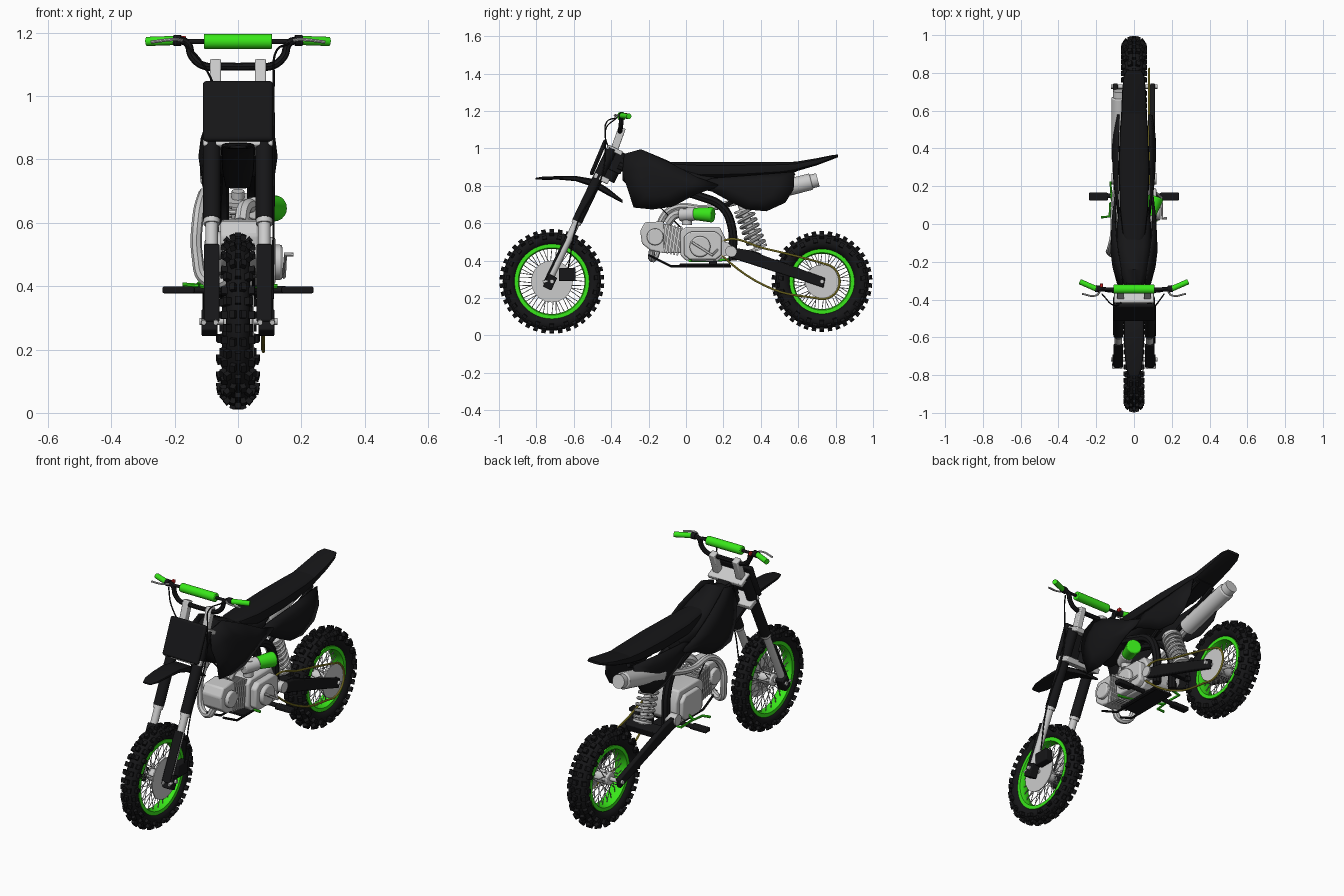
import bpy, bmesh
from math import sin, cos, pi, radians
from mathutils import Vector, Matrix

if "Cube" in bpy.data.objects:
    bpy.data.objects.remove(bpy.data.objects["Cube"])

def material(name, c):
    m = bpy.data.materials.new(name)
    m.diffuse_color = (*c, 1)
    m.use_nodes = True
    m.node_tree.nodes["Principled BSDF"].inputs["Base Color"].default_value = m.diffuse_color
    return m
BLACK = material("black", (0.008, 0.008, 0.009))
GREEN = material("green", (0.04, 0.8, 0.01))
GOLD = material("gold", (0.5, 0.42, 0.04))
RED = material("red", (0.7, 0.02, 0.02))
GREY = None

def activate(ob):
    bpy.ops.object.select_all(action='DESELECT')
    ob.select_set(True)
    bpy.context.view_layer.objects.active = ob

def finish(name, bm, mat, bevel=0):
    bmesh.ops.recalc_face_normals(bm, faces=bm.faces)
    me = bpy.data.meshes.new(name)
    bm.to_mesh(me)
    bm.free()
    ob = bpy.data.objects.new(name, me)
    bpy.context.collection.objects.link(ob)
    if mat:
        me.materials.append(mat)
    if bevel:
        b = ob.modifiers.new("bevel", 'BEVEL')
        b.width, b.segments, b.limit_method = bevel, 2, 'ANGLE'
    activate(ob)
    bpy.ops.object.shade_smooth_by_angle(angle=radians(35))
    return ob

def add_cyl(bm, p, q, r, r2=None, seg=20):
    p, q = Vector(p), Vector(q)
    M = Matrix.Translation((p + q) / 2) @ (q - p).to_track_quat('Z', 'Y').to_matrix().to_4x4()
    bmesh.ops.create_cone(bm, cap_ends=True, segments=seg, radius1=r, radius2=r if r2 is None else r2,
                          depth=(q - p).length, matrix=M)

def cyl(name, p, q, r, mat=GREY, r2=None, bevel=0):
    bm = bmesh.new()
    add_cyl(bm, p, q, r, r2)
    return finish(name, bm, mat, bevel)

def box(name, loc, size, mat=GREY, rx=0, bevel=0.005):
    bm = bmesh.new()
    bmesh.ops.create_cube(bm, size=1, matrix=Matrix.Translation(loc) @ Matrix.Rotation(rx, 4, 'X') @ Matrix.Diagonal((*size, 1)))
    return finish(name, bm, mat, bevel)

def slab(name, prof, x0, x1, mat=GREY, bevel=0.008):
    bm = bmesh.new()
    f = bm.faces.new([bm.verts.new((x0, y, z)) for y, z in prof])
    ext = bmesh.ops.extrude_face_region(bm, geom=[f])
    bmesh.ops.translate(bm, vec=(x1 - x0, 0, 0), verts=[v for v in ext['geom'] if isinstance(v, bmesh.types.BMVert)])
    return finish(name, bm, mat, bevel)

def bridge(bm, rings, closed):
    n = len(rings[0])
    for i in range(len(rings) if closed else len(rings) - 1):
        a, b = rings[i], rings[(i + 1) % len(rings)]
        for j in range(n):
            bm.faces.new((a[j], a[(j + 1) % n], b[(j + 1) % n], b[j]))

def loft(name, secs, mat):
    bm, rings = bmesh.new(), []
    p = lambda v: (abs(v) ** 0.6) * (1 if v > 0 else -1)
    for y, lo, hi, hw in secs:
        rings.append([bm.verts.new((hw * p(cos(t)), y, (lo + hi) / 2 + (hi - lo) / 2 * p(sin(t))))
                      for t in (2 * pi * k / 16 for k in range(16))])
    bridge(bm, rings, False)
    bm.faces.new(rings[0]); bm.faces.new(rings[-1])
    return finish(name, bm, mat)

def lathe(name, prof, c, mat, n=64):
    bm = bmesh.new()
    rings = [[bm.verts.new((x, c[0] + r * cos(2 * pi * i / n), c[1] + r * sin(2 * pi * i / n))) for x, r in prof] for i in range(n)]
    bridge(bm, rings, True)
    return finish(name, bm, mat)

def tube(name, pts, r, mat=GREY, smooth=True, cyclic=False):
    cu = bpy.data.curves.new(name, 'CURVE')
    cu.dimensions, cu.bevel_depth, cu.bevel_resolution, cu.use_fill_caps, cu.resolution_u = '3D', r, 2, True, 6
    sp = cu.splines.new('BEZIER')
    sp.bezier_points.add(len(pts) - 1)
    sp.use_cyclic_u = cyclic
    for bp, p in zip(sp.bezier_points, pts):
        bp.co = p
        bp.handle_left_type = bp.handle_right_type = 'AUTO' if smooth else 'VECTOR'
    if mat:
        cu.materials.append(mat)
    ob = bpy.data.objects.new(name, cu)
    bpy.context.collection.objects.link(ob)
    activate(ob)
    bpy.ops.object.convert(target='MESH')
    bpy.ops.object.shade_smooth_by_angle(angle=radians(40))

def panel(name, edge, mid, mat):
    # mirrored body panel fanned around a raised middle point; points are (y, z, x)
    bm = bmesh.new()
    ring = [bm.verts.new((x, y, z)) for y, z, x in edge]
    inner = [bm.verts.new(((x + mid[2]) / 2 + 0.006, (y + mid[0]) / 2, (z + mid[1]) / 2)) for y, z, x in edge]
    bridge(bm, [ring, inner], False)
    c = bm.verts.new((mid[2], mid[0], mid[1]))
    for i in range(len(inner)):
        bm.faces.new((inner[i - 1], inner[i], c))
    ob = finish(name, bm, mat)
    s = ob.modifiers.new("thick", 'SOLIDIFY')
    s.thickness, s.offset = 0.008, 0
    ob.modifiers.new("mirror", 'MIRROR')

# wheels
def wheel(tag, c, R, a, b, rim, hub, disc, disc_x):
    yc, zc = c
    lathe(tag + "_tyre", [(b * cos(t), R + a * sin(t)) for t in (2 * pi * k / 16 for k in range(16))], c, BLACK)
    bm, n = bmesh.new(), 38
    for i in range(n):
        for phi in ((0.36, -0.36, 1.35, -1.35) if i % 2 else (0.85, -0.85, 0)):
            M = (Matrix.Translation((0, yc, zc)) @ Matrix.Rotation(2 * pi * i / n, 4, 'X')
                 @ Matrix.Translation((b * sin(phi), 0, R + a * cos(phi))) @ Matrix.Rotation(phi, 4, 'Y')
                 @ Matrix.Diagonal((b * 0.46, 0.024, 0.034, 1)))
            bmesh.ops.create_cube(bm, size=1, matrix=M)
    finish(tag + "_tread_knobs", bm, BLACK)
    w = b * 0.75
    lathe(tag + "_rim", [(-w, rim), (-w, rim - 0.02), (-w * .5, rim - 0.026), (w * .5, rim - 0.026), (w, rim - 0.02), (w, rim),
                         (w * .8, rim), (w * .4, rim - 0.014), (-w * .4, rim - 0.014), (-w * .8, rim)], c, GREEN)
    bm = bmesh.new()
    for i in range(48):
        t = 2 * pi * i / 48
        s, k = (-1) ** i, t + (0.5 if i % 4 < 2 else -0.5)
        add_cyl(bm, (s * 0.032, yc + hub * cos(k), zc + hub * sin(k)),
                (s * 0.006, yc + (rim - .024) * cos(t), zc + (rim - .024) * sin(t)), 0.002, seg=6)
    finish(tag + "_spokes", bm, GREY)
    cyl(tag + "_hub", (-0.045, yc, zc), (0.045, yc, zc), hub, bevel=0.005)
    cyl(tag + "_axle", (-0.122, yc, zc), (0.125, yc, zc), 0.011)
    cyl(tag + "_disc", (disc_x - .003, yc, zc), (disc_x + .003, yc, zc), disc)
FW, RW = (-0.717, 0.289), (0.727, 0.289)
wheel("front", FW, 0.227, 0.036, 0.038, 0.2, 0.032, 0.112, 0.048)
wheel("rear", RW, 0.209, 0.043, 0.051, 0.174, 0.036, 0.09, 0.076)

# fork, clamps and steering head
fy = lambda z: -0.513 + (z - 0.754) * 0.479
TILT = -0.447
for s, side in ((-1, "left"), (1, "right")):
    x = s * 0.083
    cyl(side + "_fork_upper", (x, fy(.61), .61), (x, fy(1.0), 1.0), 0.028, BLACK)
    cyl(side + "_fork_ring", (x, fy(.595), .595), (x, fy(.612), .612), 0.026)
    cyl(side + "_fork_lower", (x, fy(.29), .29), (x, fy(.61), .61), 0.02)
    box(side + "_fork_guard", (x, fy(.42) - .024, .41), (.05, .012, .27), BLACK, TILT)
    box(side + "_axle_clamp", (s * .09, -.727, .285), (.05, .05, .075), BLACK, TILT)
    for dx in (.07, .108):
        cyl(side + "_clamp_bolt", (s * dx, -.765, .285), (s * dx, -.74, .29), 0.008)
    box(side + "_bar_riser", (s * .071, -.365, 1.045), (.036, .04, .14), GREY, TILT + .1)
box("brake_caliper", (.085, -.635, .325), (.045, .09, .07), BLACK)
box("upper_clamp", (0, fy(.99) + .02, .99), (.21, .085, .025), GREY, TILT)
box("lower_clamp", (0, fy(.84) + .02, .84), (.22, .085, .03), GREY, TILT)
cyl("steering_head", (0, fy(.84) + .055, .83), (0, fy(1) + .055, .98), 0.036, BLACK)
box("steering_bracket", (0, -.36, .925), (.08, .07, .11), BLACK, TILT)
box("front_plate", (0, -.468, .952), (.222, .022, .205), BLACK, -.4, .011).modifiers["bevel"].segments = 3

# handlebar
half = [(.205, -.345, 1.175), (.162, -.345, 1.168), (.145, -.348, 1.125), (.11, -.352, 1.096), (.05, -.353, 1.093)]
tube("handlebar", [(-x, y, z) for x, y, z in half] + half[::-1], 0.0125, BLACK)
cyl("crossbar", (-.157, -.345, 1.172), (.157, -.345, 1.172), 0.008, BLACK)
cyl("crossbar_pad", (-.108, -.345, 1.172), (.108, -.345, 1.172), 0.024, GREEN, bevel=.004)
for s, side in ((-1, "left"), (1, "right")):
    cyl(side + "_grip", (s * .2, -.343, 1.175), (s * .287, -.305, 1.172), 0.0145, GREEN)
    cyl(side + "_grip_collar", (s * .18, -.345, 1.175), (s * .203, -.342, 1.175), 0.018, BLACK)
    tube(side + "_hand_lever", [(s * .175, -.35, 1.175), (s * .2, -.378, 1.178), (s * .275, -.37, 1.17)], 0.005)
box("stop_button", (-.172, -.325, 1.18), (.015, .02, .018), RED, 0, .003)
tube("brake_cable", [(.16, -.37, 1.165), (.12, -.425, 1.14), (.113, -.43, 1.05), (.114, -.45, .85), (.112, -.58, .6), (.11, -.63, .36)], .0035, BLACK)
tube("clutch_cable", [(-.17, -.37, 1.165), (-.11, -.43, 1.1), (-.06, -.4, .98), (-.05, -.25, .8), (-.06, -.02, .57)], .0035, BLACK)

# bodywork
loft("front_fender", [(-.805, .835, .843, .025), (-.76, .832, .85, .042), (-.68, .833, .852, .05), (-.59, .825, .853, .053),
                      (-.5, .795, .838, .053), (-.42, .75, .79, .05), (-.34, .708, .725, .04)], BLACK)
loft("fuel_tank", [(-.34, .83, .96, .05), (-.24, .74, .995, .075), (-.12, .74, .945, .09), (0, .75, .89, .09), (.15, .79, .85, .07)], BLACK)
panel("tank_shroud", [(-.33, .97, .06), (-.24, .995, .07), (-.08, .92, .095), (.06, .845, .1), (.19, .8, .095), (.05, .755, .1),
                      (-.07, .69, .092), (-.18, .675, .085), (-.28, .685, .08), (-.31, .78, .088), (-.34, .87, .075)], (-.14, .81, .121), BLACK)
loft("seat", [(-.095, .9, .927, .04), (-.05, .87, .928, .06), (.08, .84, .928, .075), (.3, .845, .928, .082), (.5, .86, .928, .075), (.59, .875, .929, .066)], BLACK)
loft("rear_fender", [(.4, .85, .88, .07), (.58, .875, .928, .068), (.7, .91, .948, .063), (.78, .94, .964, .056), (.812, .953, .968, .04)], BLACK)
panel("side_panel", [(.02, .795, .08), (.14, .84, .085), (.35, .855, .085), (.58, .875, .08), (.575, .78, .095), (.53, .71, .098),
                     (.43, .665, .095), (.32, .675, .095), (.23, .72, .095), (.14, .77, .09)], (.37, .78, .113), BLACK)

# frame, swingarm, skid plate
for s, side in ((-1, "left"), (1, "right")):
    tube(side + "_frame_rail", [(s * .03, -.36, .91), (s * .05, -.12, .8), (s * .052, .07, .745), (s * .052, .19, .69),
                                (s * .052, .24, .6), (s * .052, .25, .4)], .023, BLACK)
    tube(side + "_subframe", [(s * .05, .2, .69), (s * .055, .35, .77), (s * .05, .58, .87)], .012, BLACK)
    slab(side + "_swingarm", [(.22, .475), (.34, .455), (.745, .307), (.735, .255), (.6, .3), (.24, .415)],
         s * .086, s * .112, BLACK, .006)
    cyl(side + "_pivot_bolt", (s * .05, .24, .45), (s * .12, .24, .45), .03)
    cyl(side + "_foot_peg", (s * .06, .15, .39), (s * .15, .15, .388), .012, BLACK)
    box(side + "_peg_tread", (s * .188, .145, .388), (.1, .042, .022), BLACK)
    tube(side + "_lower_guard_bar", [(s * .05, -.2, .43), (s * .05, -.08, .37), (s * .05, .24, .37)], .006, BLACK, False)
box("swingarm_bridge", (0, .37, .425), (.19, .06, .045), BLACK, -.33)
box("skid_plate", (0, .1, .378), (.12, .27, .012), BLACK, 0, .003)

# engine
slab("crankcase", [(-.03, .43), (0, .4), (.17, .395), (.21, .43), (.21, .52), (.18, .58), (0, .58), (-.03, .56)], -.085, .085)
slab("right_engine_cover", [(-.01, .43), (.02, .405), (.16, .405), (.19, .43), (.19, .53), (.16, .555), (.02, .555), (-.01, .53)], .07, .118)
slab("left_engine_cover", [(0, .43), (.03, .41), (.15, .41), (.18, .44), (.18, .52), (.15, .55), (.03, .55), (0, .52)], -.105, -.07)
cyl("clutch_cap", (.1, .075, .475), (.14, .075, .475), .056, bevel=.008)
slab("cylinder_barrel", [(-.02, .44), (-.12, .44), (-.12, .6), (-.02, .57)], -.045, .05)
bm = bmesh.new()
for i in range(6):
    bmesh.ops.create_cube(bm, size=1, matrix=Matrix.Translation((.003, -.035 - i * .018, .505 + i * .003))
                          @ Matrix.Rotation(-.15, 4, 'X') @ Matrix.Diagonal((.13, .009, .155, 1)))
finish("cooling_fins", bm, GREY)
slab("cylinder_head", [(-.115, .44), (-.19, .455), (-.235, .49), (-.245, .56), (-.22, .605), (-.12, .61)], -.055, .065)
cyl("head_cover", (-.075, -.165, .527), (.085, -.165, .527), .045, bevel=.006)
tube("intake_pipe", [(.01, -.1, .6), (.02, -.06, .645), (.05, 0, .655)], .024)
cyl("carburettor", (.05, -.03, .645), (.085, .05, .65), .036, bevel=.006)
cyl("carburettor_bowl", (.06, .005, .59), (.06, .005, .68), .026)
cyl("air_filter", (.08, .04, .65), (.118, .145, .645), .032, GREEN, r2=.042, bevel=.008)
tube("kick_lever", [(.11, .17, .46), (.145, .14, .43), (.15, .03, .5), (.175, .03, .5)], .007, GREY, False)
tube("gear_lever", [(-.1, .12, .43), (-.125, .11, .405), (-.13, .04, .402), (-.175, .035, .405)], .007, GREEN, False)
tube("brake_pedal", [(-.06, .23, .41), (-.125, .22, .405), (-.115, .1, .4), (.1, .02, .4), (.125, .02, .4)], .007, GREEN, False)

# exhaust
tube("exhaust_pipe", [(-.02, -.18, .46), (-.05, -.185, .415), (-.105, -.165, .42), (-.128, -.15, .49), (-.126, -.13, .62),
                      (-.11, -.06, .685), (-.105, .1, .68), (-.085, .25, .71), (-.075, .36, .745)], .018)
cyl("muffler", (-.075, .34, .74), (-.075, .67, .823), .045, bevel=.006)
cyl("muffler_tip", (-.075, .66, .82), (-.075, .705, .832), .037)

# shock absorber
top, bot = Vector((0, .295, .7)), Vector((0, .39, .455))
rot = (bot - top).to_track_quat('Z', 'Y')
L = (bot - top).length
tube("shock_spring", [top + rot @ Vector((.045 * cos(i * pi / 4), .045 * sin(i * pi / 4), .03 + (L - .06) * i / 52)) for i in range(53)], .009)
cyl("shock_body", top, bot, .02)
for k, t in (("upper", .09), ("lower", .92)):
    p = top.lerp(bot, t)
    cyl(k + "_spring_seat", p, p + (bot - top) * .05, .05)

# chain and sprocket
arc = [(.08, RW[0] + .095 * cos(radians(d)), RW[1] + .095 * sin(radians(d))) for d in range(80, -111, -19)]
tube("drive_chain", [(.08, .2, .507), (.08, .42, .465)] + arc + [(.08, .47, .245), (.08, .2, .42), (.08, .165, .463)], .0055, GOLD, True, True)
cyl("drive_sprocket", (.07, .205, .463), (.09, .205, .463), .038)
